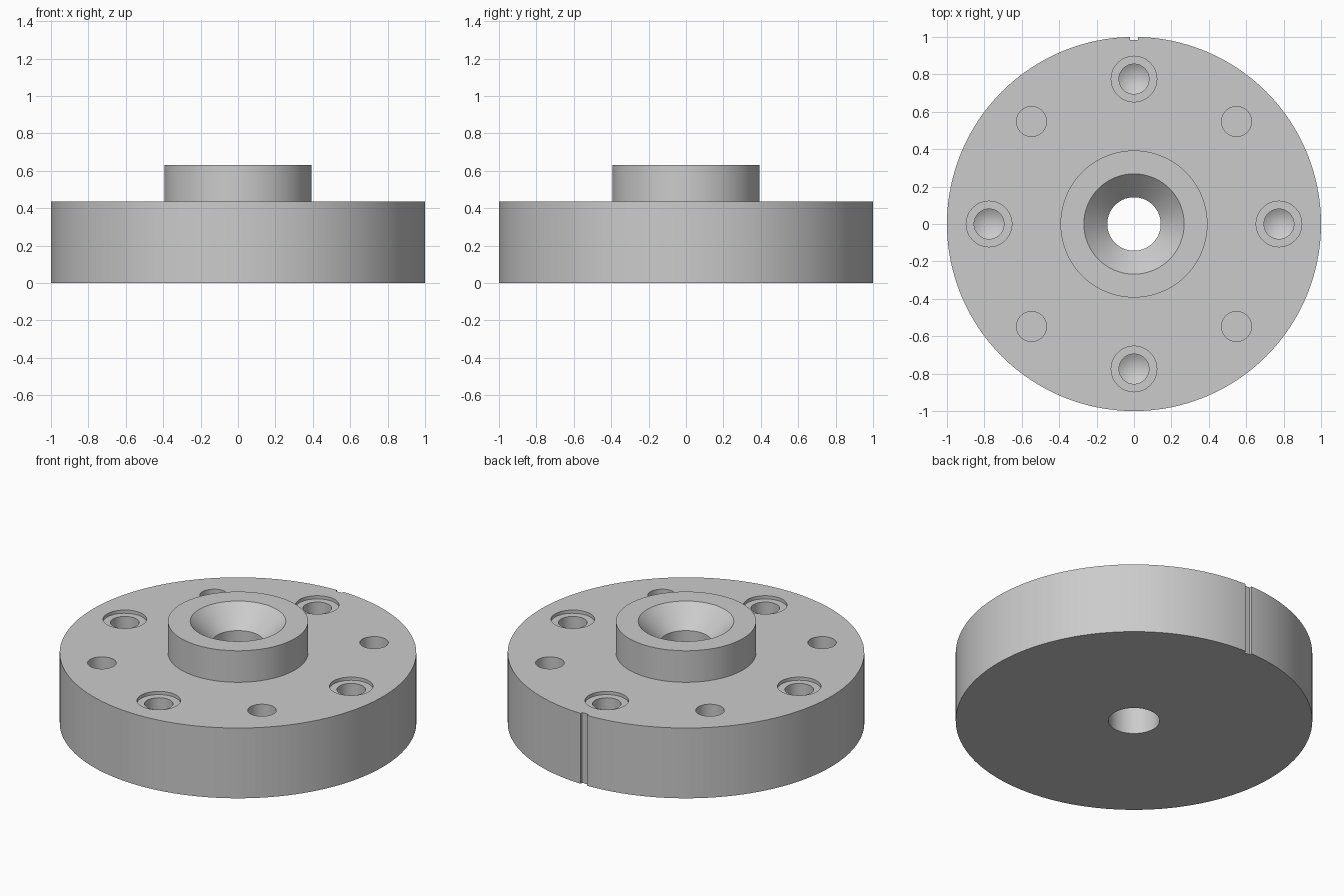
import bpy, bmesh
from math import cos, sin, pi, radians

cube = bpy.data.objects.get("Cube")
if cube:
    bpy.data.objects.remove(cube, do_unlink=True)

steel = bpy.data.materials.new("light_grey_metal")
steel.use_nodes = True
GREY = (0.6, 0.6, 0.6, 1)
steel.diffuse_color = GREY
steel.node_tree.nodes["Principled BSDF"].inputs["Base Color"].default_value = GREY

# Main dimensions
DISC_TOP, HUB_TOP = 0.435, 0.63
BOLT_CIRCLE, HOLE_R, HOLE_FLOOR = 0.775, 0.08, 0.18


def finish(name, bm):
    bmesh.ops.recalc_face_normals(bm, faces=bm.faces)
    mesh = bpy.data.meshes.new(name)
    bm.to_mesh(mesh)
    bm.free()
    mesh.materials.append(steel)
    obj = bpy.data.objects.new(name, mesh)
    bpy.context.collection.objects.link(obj)
    return obj


def lathe(name, profile, segments, closed=False, x=0, y=0):
    """Turn (radius, z) points about a vertical axis; radius 0 makes a tip."""
    bm = bmesh.new()
    rings = []
    for r, z in profile:
        count = segments if r else 1
        rings.append([bm.verts.new((x + r * cos(2 * pi * i / segments),
                                    y + r * sin(2 * pi * i / segments), z))
                      for i in range(count)])
    pairs = list(zip(rings, rings[1:]))
    if closed:
        pairs.append((rings[-1], rings[0]))
    for a, b in pairs:
        for i in range(segments):
            j = (i + 1) % segments
            quad = [a[i % len(a)], a[j % len(a)], b[j % len(b)], b[i % len(b)]]
            bm.faces.new(list(dict.fromkeys(quad)))
    if not closed:
        for ring in (rings[0], rings[-1]):
            if len(ring) > 1:
                bm.faces.new(ring)
    return finish(name, bm)


# Disc, raised hub and countersunk centre bore in one turned profile
flange = lathe("hub_flange", [
    (0.143, 0), (1, 0), (1, DISC_TOP), (0.393, DISC_TOP), (0.393, HUB_TOP),
    (0.268, HUB_TOP), (0.143, HUB_TOP - 0.125)], 128, closed=True)

# Four counterbored holes with conical tips, and four plain holes between them
cutters = []
above = DISC_TOP + 0.1
for k in range(8):
    a = k * pi / 4
    x, y = BOLT_CIRCLE * cos(a), BOLT_CIRCLE * sin(a)
    if k % 2 == 0:
        step = DISC_TOP - 0.02
        profile = [(0, HOLE_FLOOR - 0.048), (HOLE_R, HOLE_FLOOR), (HOLE_R, step),
                   (0.122, step), (0.122, above)]
    else:
        profile = [(HOLE_R, HOLE_FLOOR), (HOLE_R, above)]
    cutters.append(lathe("hole_cutter", profile, 48, x=x, y=y))

# Shallow alignment groove down the back of the rim
bm = bmesh.new()
bmesh.ops.create_cube(bm, size=1)
bmesh.ops.scale(bm, verts=bm.verts, vec=(0.043, 0.1, 2))
bmesh.ops.translate(bm, verts=bm.verts, vec=(0, 1.034, 0))
cutters.append(finish("groove_cutter", bm))

# Cut everything, then drop the cutters
bpy.context.view_layer.objects.active = flange
for cutter in cutters:
    cutter.hide_render = True
    mod = flange.modifiers.new("cut", "BOOLEAN")
    mod.operation, mod.solver, mod.object = "DIFFERENCE", "EXACT", cutter
    bpy.ops.object.modifier_apply(modifier=mod.name)
    bpy.data.objects.remove(cutter, do_unlink=True)

bpy.ops.object.select_all(action="DESELECT")
flange.select_set(True)
bpy.ops.object.shade_smooth_by_angle(angle=radians(25))
